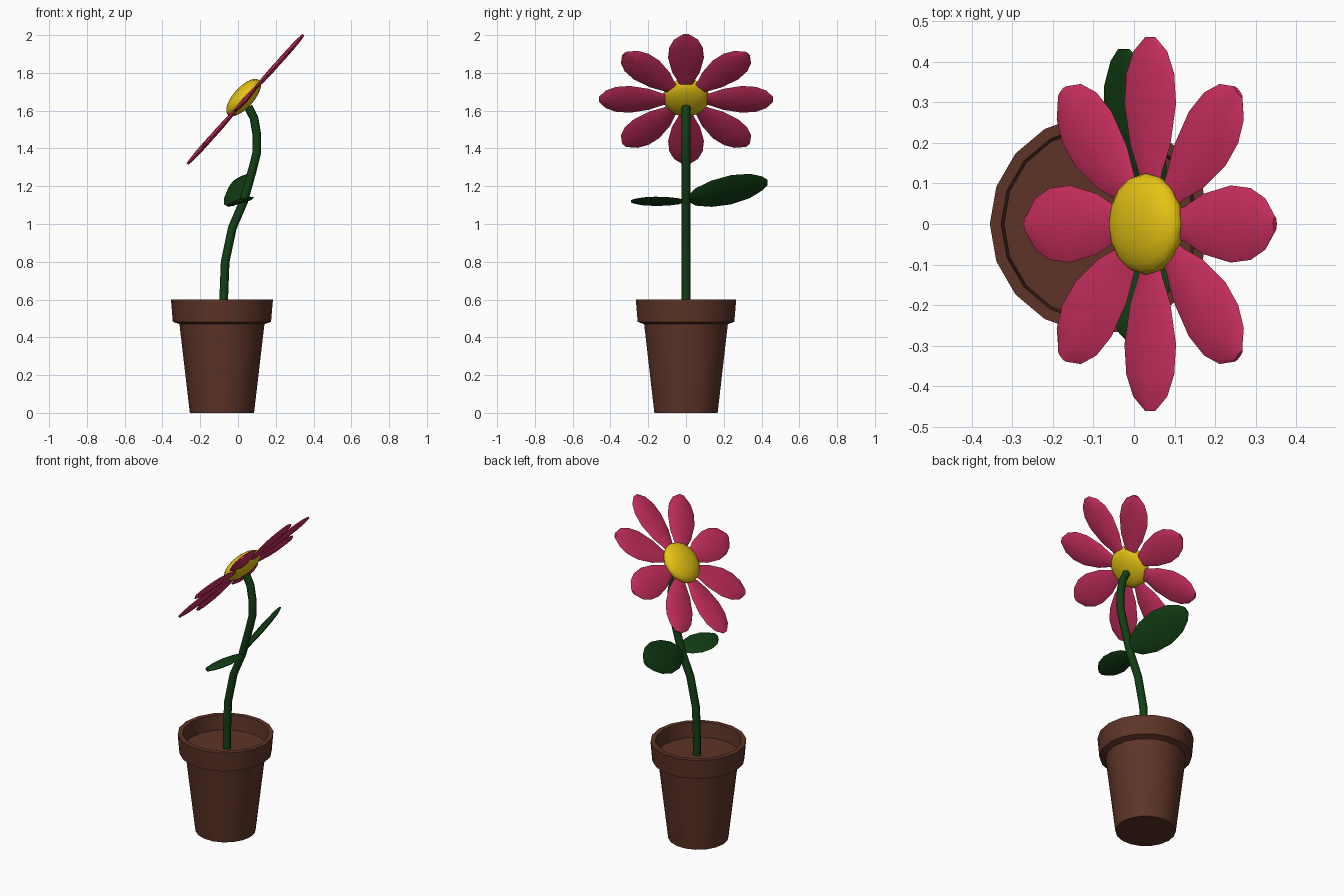
import bpy, bmesh, math
from mathutils import Vector

if "Cube" in bpy.data.objects:
    bpy.data.objects.remove(bpy.data.objects["Cube"])


def material(name, color):
    m = bpy.data.materials.new(name)
    m.diffuse_color = (*color, 1)
    m.use_nodes = True
    m.node_tree.nodes["Principled BSDF"].inputs["Base Color"].default_value = m.diffuse_color
    return m


PINK = material("petal_pink", (0.62, 0.03, 0.12))
YELLOW = material("centre_yellow", (0.79, 0.55, 0.007))
GREEN = material("leaf_green", (0.006, 0.05, 0.007))
BROWN = material("pot_brown", (0.11, 0.034, 0.02))


def finish(obj, mat, angle=40):
    obj.data.materials.clear()
    obj.data.materials.append(mat)
    bpy.ops.object.select_all(action='DESELECT')
    obj.select_set(True)
    bpy.context.view_layer.objects.active = obj
    bpy.ops.object.shade_smooth_by_angle(angle=math.radians(angle))


def loft(name, rings, mat, angle=40):
    """Skin a list of equal-sized vertex rings and cap both ends."""
    bm = bmesh.new()
    loops = [[bm.verts.new(p) for p in ring] for ring in rings]
    n = len(loops[0])
    for a, b in zip(loops, loops[1:]):
        for i in range(n):
            j = (i + 1) % n
            bm.faces.new((a[i], a[j], b[j], b[i]))
    bm.faces.new(loops[0][::-1])
    bm.faces.new(loops[-1])
    bmesh.ops.recalc_face_normals(bm, faces=bm.faces)
    mesh = bpy.data.meshes.new(name)
    bm.to_mesh(mesh)
    bm.free()
    obj = bpy.data.objects.new(name, mesh)
    bpy.context.collection.objects.link(obj)
    finish(obj, mat, angle)


def blade(name, base, tip, side, half_width, thick, outline, mat):
    """Flattened pillow running from base to tip, used for petals and leaves."""
    base, tip = Vector(base), Vector(tip)
    side = Vector(side).normalized()
    normal = (tip - base).cross(side).normalized()
    rings = []
    for t, w in outline:
        c = base.lerp(tip, t)
        rings.append([c + side * half_width * w * math.cos(k * math.pi / 4)
                      + normal * thick * (0.3 + 0.7 * w) * math.sin(k * math.pi / 4)
                      for k in range(8)])
    loft(name, rings, mat, 60)


# Pot with thick rim and recessed soil
POT_X = -0.085
profile = [(0.17, 0), (0.225, 0.47), (0.26, 0.482), (0.27, 0.6),
           (0.242, 0.6), (0.235, 0.51)]
loft("pot", [[(POT_X + r * math.cos(k * math.pi / 9), r * math.sin(k * math.pi / 9), z)
              for k in range(18)] for r, z in profile], BROWN, 30)

# Stem
curve = bpy.data.curves.new("stem", 'CURVE')
curve.dimensions = '3D'
curve.bevel_depth = 0.023
curve.bevel_resolution = 2
curve.use_fill_caps = True
path = [(-0.076, 0.49), (-0.075, 0.62), (-0.068, 0.8), (-0.03, 0.98), (0.03, 1.12),
        (0.08, 1.3), (0.1, 1.38), (0.1, 1.47), (0.085, 1.56), (0.055, 1.62)]
spline = curve.splines.new('POLY')
spline.points.add(len(path) - 1)
for p, (x, z) in zip(spline.points, path):
    p.co = (x, 0, z, 1)
stem = bpy.data.objects.new("stem", curve)
bpy.context.collection.objects.link(stem)
stem.select_set(True)
bpy.context.view_layer.objects.active = stem
bpy.ops.object.convert(target='MESH')
finish(bpy.context.object, GREEN, 50)

# Leaves
leaf = [(0, 0.2), (0.1, 0.6), (0.3, 0.9), (0.55, 1), (0.78, 0.83), (0.93, 0.5), (1, 0.2)]
blade("large_leaf", (0.03, 0.01, 1.135), (-0.025, 0.43, 1.22), (1, 0, 1.05),
      0.107, 0.014, leaf, GREEN)
blade("small_leaf", (0.025, -0.01, 1.12), (0.0, -0.29, 1.12), (1, 0, 0.3),
      0.078, 0.013, leaf, GREEN)

# Flower head: plane tilted towards -x
centre = Vector((0.04, 0, 1.66))
up = Vector((0.61, 0, 0.68)).normalized()
across = Vector((0, 1, 0))
facing = up.cross(across).normalized()
if facing.z < 0:
    facing = -facing
petal = [(0, 0.3), (0.15, 0.46), (0.32, 0.78), (0.58, 1), (0.77, 0.93), (0.91, 0.66), (1, 0.2)]
for i in range(8):
    a = i * math.pi / 4
    d = up * math.cos(a) + across * math.sin(a)
    s = across * math.cos(a) - up * math.sin(a)
    blade(f"petal_{i + 1}", centre + d * 0.07, centre + d * 0.46, s,
          0.095, 0.014, petal, PINK)

# Flower centre
bpy.ops.mesh.primitive_uv_sphere_add(segments=16, ring_count=10, radius=1,
                                     location=centre + facing * 0.014)
disc = bpy.context.object
disc.name = "flower_centre"
disc.scale = (0.125, 0.125, 0.054)
disc.rotation_euler = facing.to_track_quat('Z', 'Y').to_euler()
finish(disc, YELLOW, 60)
